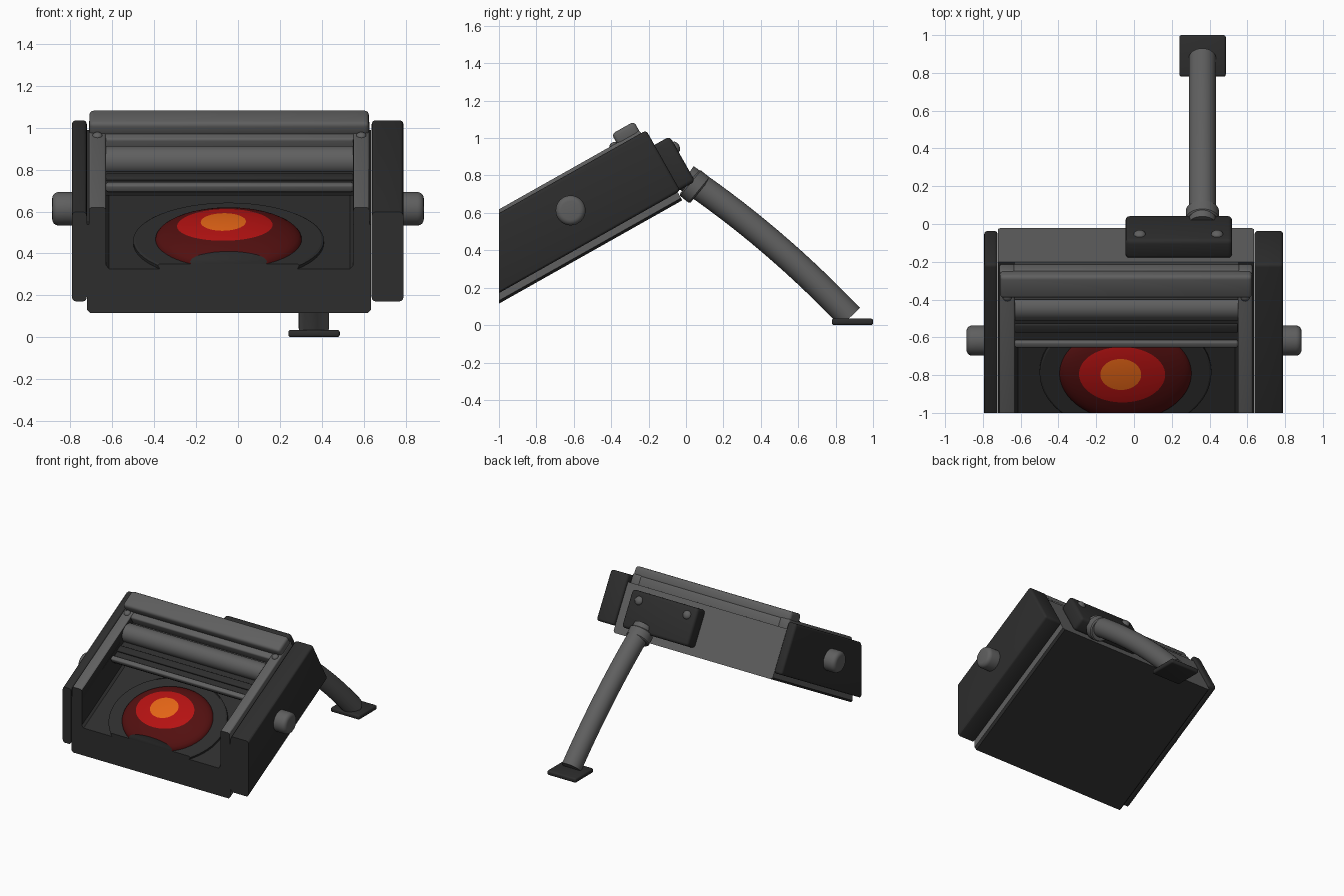
import bpy, bmesh, math
from mathutils import Matrix, Vector

if "Cube" in bpy.data.objects:
    bpy.data.objects.remove(bpy.data.objects["Cube"])

TILT = Matrix.Rotation(math.radians(29.4), 4, 'X')


def material(name, rgb):
    m = bpy.data.materials.new(name)
    m.diffuse_color = (*rgb, 1)
    m.use_nodes = True
    m.node_tree.nodes["Principled BSDF"].inputs["Base Color"].default_value = m.diffuse_color
    return m


DARK = material("charcoal", (0.026, 0.026, 0.026))
GREY = material("grey metal", (0.115, 0.115, 0.115))
MAROON = material("dark red", (0.085, 0.005, 0.005))
RED = material("red", (0.46, 0.006, 0.006))
ORANGE = material("orange", (0.78, 0.13, 0.008))


def finish(name, bm, mats, tilt=True, dark_rule=None):
    """Colour by rule, tilt, cut off the vertical front and add the object."""
    mats = list(mats)
    if DARK not in mats:
        mats.append(DARK)
    dark = mats.index(DARK)
    bmesh.ops.recalc_face_normals(bm, faces=bm.faces)
    if dark_rule:
        for f in bm.faces:
            if dark_rule(f.normal):
                f.material_index = dark
    if tilt:
        bm.transform(TILT)
        cut = bmesh.ops.bisect_plane(bm, geom=bm.verts[:] + bm.edges[:] + bm.faces[:],
                                     plane_co=(0, -1, 0), plane_no=(0, -1, 0), clear_outer=True)
        edges = [e for e in cut["geom_cut"] if isinstance(e, bmesh.types.BMEdge)]
        if edges:
            caps = bmesh.ops.contextual_create(bm, geom=edges)["faces"]
            for f in caps:
                f.material_index = dark
            bmesh.ops.recalc_face_normals(bm, faces=bm.faces)
    me = bpy.data.meshes.new(name)
    bm.to_mesh(me)
    bm.free()
    for m in mats:
        me.materials.append(m)
    ob = bpy.data.objects.new(name, me)
    bpy.context.collection.objects.link(ob)
    return ob


def box(name, x, u, w, mat, bevel=0.0, tilt=True, dark_rule=None):
    bm = bmesh.new()
    bmesh.ops.create_cube(bm, size=1)
    for v in bm.verts:
        v.co = [r[0] if c < 0 else r[1] for c, r in zip(v.co, (x, u, w))]
    if bevel:
        bmesh.ops.bevel(bm, geom=bm.edges[:], offset=bevel, segments=3, profile=0.5, affect='EDGES')
    return finish(name, bm, [mat], tilt, dark_rule)


def lathe(name, profile, origin, axis, mat, tilt=False, n=32, stretch=1.0):
    """Spin (radius, height) pairs around an axis through origin."""
    bm = bmesh.new()
    loops = [[bm.verts.new((r * math.cos(2 * math.pi * i / n),
                            r * stretch * math.sin(2 * math.pi * i / n), h))
              for i in range(n)] for r, h in profile]
    for a, b in zip(loops, loops[1:]):
        for i in range(n):
            bm.faces.new((a[i], a[(i + 1) % n], b[(i + 1) % n], b[i]))
    bm.faces.new(loops[0])
    bm.faces.new(loops[-1])
    rot = Vector((0, 0, 1)).rotation_difference(Vector(axis)).to_matrix().to_4x4()
    bm.transform(Matrix.Translation(origin) @ rot)
    return finish(name, bm, [mat], tilt)


def dome(r, h, steps=5):
    return [(r, 0)] + [(r * math.cos(a), h * math.sin(a))
                       for a in (k * 1.5 / steps for k in range(1, steps + 1))]


# Body: U-shaped trough running up the slope
section = [(-0.72, 0.605), (-0.705, 0.591), (0.62, 0.591), (0.635, 0.605), (0.635, 0.96),
           (0.55, 0.96), (0.55, 0.79), (0.535, 0.775), (-0.615, 0.775), (-0.63, 0.79),
           (-0.63, 0.96), (-0.72, 0.96)]
bm = bmesh.new()
face = bm.faces.new([bm.verts.new((x, -1.1, w)) for x, w in section])
ext = bmesh.ops.extrude_face_region(bm, geom=[face])
bmesh.ops.translate(bm, vec=(0, 1.41, 0), verts=[v for v in ext["geom"] if isinstance(v, bmesh.types.BMVert)])
bm.normal_update()
trough = finish("body_trough", bm, [GREY], dark_rule=lambda n: abs(n.z) > 0.5)
# inner trough walls are dark as well
for p in trough.data.polygons:
    if (abs(p.normal.x) > 0.9 and -0.64 < p.center.x < 0.56):
        p.material_index = 1
box("body_back_block", (-0.63, 0.55), (0.1, 0.31), (0.77, 0.96), GREY, dark_rule=lambda n: n.y < -0.5)

# Upper frame: side rails, crossbar and raised head bar
for side, x0, x1 in (("left", -0.712, -0.63), ("right", 0.55, 0.627)):
    box(side + "_rail", (x0, x1), (-1.1, 0.295), (0.95, 1.03), GREY, 0.012,
        dark_rule=lambda n, s=side: n.x > 0.9 if s == "left" else n.x < -0.9)
    lathe(side + "_rail_screw", dome(0.024, 0.016), ((x0 + x1) / 2, 0.14 - 0.005, 1.028), (0, 0, 1), GREY, True, 16)
box("frame_crossbar", (-0.64, 0.56), (0.11, 0.295), (0.94, 1.025), GREY, 0.012)
box("head_bar", (-0.71, 0.625), (0.155, 0.292), (1.01, 1.085), GREY, 0.02)

# Roller and overhanging ledge
lathe("roller", [(0.07, 0), (0.07, 1.18)], (-0.63, 0.03, 0.95), (1, 0, 0), GREY, True)
box("ledge_plate", (-0.63, 0.55), (-0.2, 0.11), (0.89, 0.93), DARK)
box("ledge_step", (-0.63, 0.55), (-0.13, -0.08), (0.925, 0.945), DARK, 0.006)
box("ledge_lip", (-0.63, 0.55), (-0.217, -0.18), (0.915, 0.955), GREY, 0.01)

# Lens seat and domed lens with three colour zones
lathe("lens_seat", [(0.455, 0), (0.455, 0.02), (0.445, 0.026)], (-0.045, -0.46, 0.77), (0, 0, 1),
      DARK, True, 64, 0.8)
CX, CU, RX, RU, BASE, HEIGHT = -0.045, -0.46, 0.35, 0.28, 0.793, 0.083
zones = [(CX, CU, RX, RU), (-0.063, -0.432, 0.228, 0.165), (-0.07, -0.424, 0.108, 0.092),
         (-0.07, -0.424, 0.004, 0.004)]
bm = bmesh.new()
N, STEPS = 64, 6
rows = []
for z, (a, b) in enumerate(zip(zones, zones[1:])):
    for k in range(STEPS + (z == 2)):
        t = k / STEPS
        t = t * t if z == 0 else t
        x, u, rx, ru = (p + (q - p) * t for p, q in zip(a, b))
        row = []
        for i in range(N):
            ang = 2 * math.pi * i / N
            px, pu = x + rx * math.cos(ang), u + ru * math.sin(ang)
            d = ((px - CX) / RX) ** 2 + ((pu - CU) / RU) ** 2
            row.append(bm.verts.new((px, pu, BASE + HEIGHT * math.sqrt(max(0, 1 - d)))))
        rows.append(row)
for j, (a, b) in enumerate(zip(rows, rows[1:])):
    for i in range(N):
        f = bm.faces.new((a[i], a[(i + 1) % N], b[(i + 1) % N], b[i]))
        f.material_index = j // STEPS
bm.faces.new(rows[0])
bm.faces.new(rows[-1]).material_index = 2
finish("lens", bm, [MAROON, RED, ORANGE])

# Side covers with round knobs
for side, x, s in (("left", (-0.793, -0.722), -1), ("right", (0.638, 0.79), 1)):
    box(side + "_cover", x, (-1.1, 0.326), (0.64, 1.012), DARK, 0.018)
    knob = [(0.08, 0), (0.08, 0.07)] + [(0.05 + 0.03 * math.cos(a), 0.07 + 0.03 * math.sin(a))
                                        for a in (0.4, 0.8, 1.2, 1.57)]
    lathe(side + "_knob", knob, (0.787 * s, -0.617, 0.613), (s, 0, 0), GREY)

# Rear bracket with screws
box("leg_bracket", (-0.045, 0.52), (0.305, 0.42), (0.645, 0.922), DARK, 0.022)
for i, x in enumerate((0.03, 0.44)):
    lathe(f"bracket_screw_{i + 1}", dome(0.032, 0.022), (x, 0.418, 0.856), (0, 1, 0), GREY, True, 20)

# Curved support leg, collar and foot
LX, LR, LN = 0.362, 0.072, 32
p0, p1, p2 = Vector((LX, 0.0, 0.79)), Vector((LX, 0.465, 0.475)), Vector((LX, 0.878, 0.042))
bm = bmesh.new()
rows = []
for k in range(15):
    t = k / 14
    c = p0 * (1 - t) ** 2 + p1 * 2 * t * (1 - t) + p2 * t * t
    d = ((p1 - p0) * (1 - t) + (p2 - p1) * t).normalized()
    nrm = Vector((0, -d.z, d.y))
    rows.append([bm.verts.new(c + LR * (Vector((1, 0, 0)) * math.cos(2 * math.pi * i / LN)
                                        + nrm * math.sin(2 * math.pi * i / LN))) for i in range(LN)])
for a, b in zip(rows, rows[1:]):
    for i in range(LN):
        bm.faces.new((a[i], a[(i + 1) % LN], b[(i + 1) % LN], b[i]))
bm.faces.new(rows[0])
bm.faces.new(rows[-1])
bmesh.ops.bisect_plane(bm, geom=bm.verts[:] + bm.edges[:] + bm.faces[:],
                       plane_co=(0, 0, 0.015), plane_no=(0, 0, -1), clear_outer=True)
finish("support_leg", bm, [GREY], tilt=False)
lathe("leg_collar", [(0.08, 0), (0.088, 0.008), (0.088, 0.066), (0.08, 0.074)],
      (LX, 0.018, 0.764), (0, 0.77, -0.63), GREY)
box("foot_plate", (0.24, 0.486), (0.78, 1.0), (0, 0.035), DARK, 0.012, tilt=False)

# Smooth rounded surfaces, keep edges sharp
for ob in bpy.context.collection.objects:
    ob.select_set(True)
    bpy.context.view_layer.objects.active = ob
bpy.ops.object.shade_smooth_by_angle()
